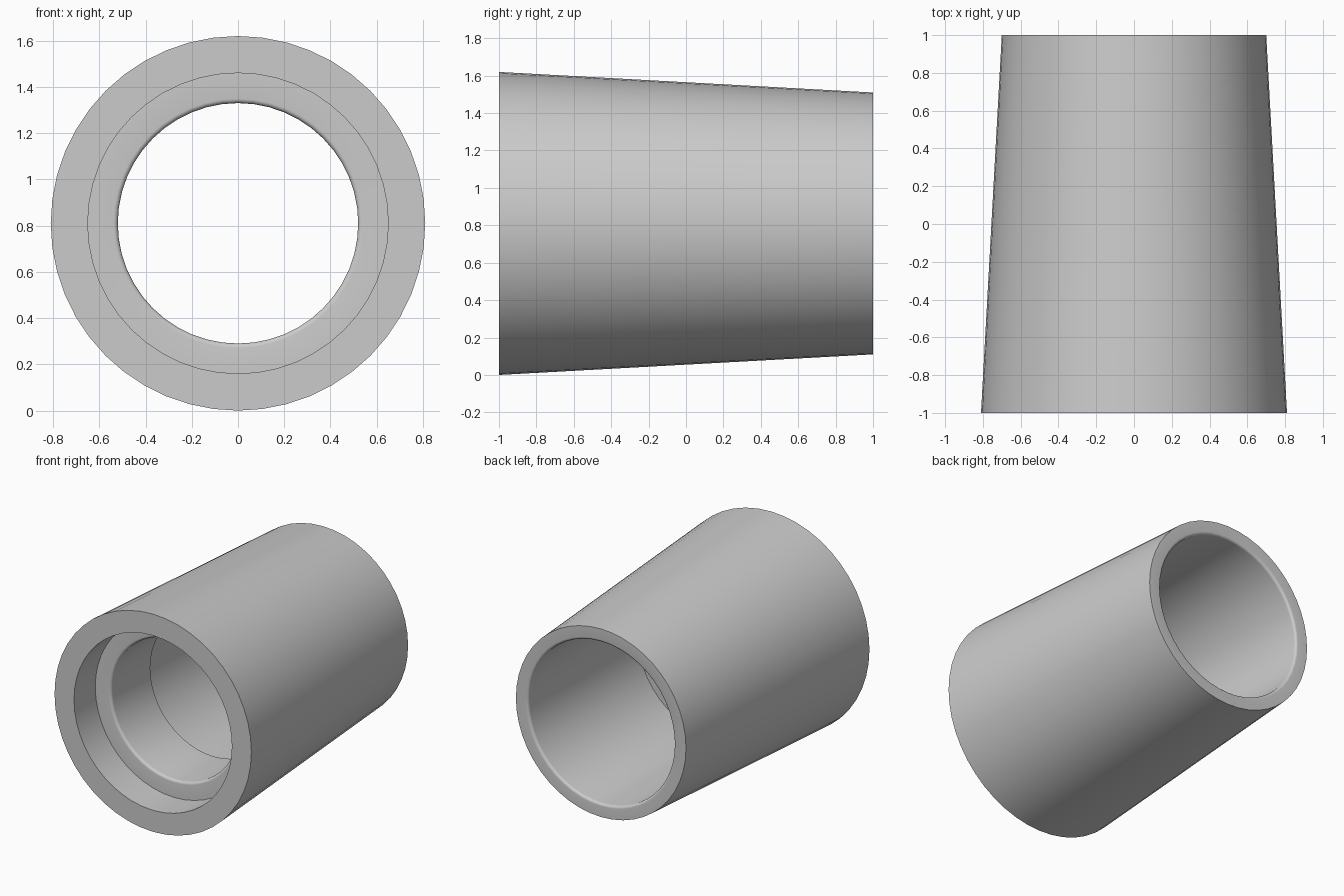
import bpy, bmesh
from math import pi, sin, cos, radians
from mathutils import Matrix, Vector

cube = bpy.data.objects.get("Cube")
if cube:
    bpy.data.objects.remove(cube, do_unlink=True)

SEGMENTS = 48
CENTRE_Z = 0.81
FILLET = 0.02


def fillet(radius, y, inward):
    """Rounded bore mouth: runs from the flat ring at y into the bore."""
    points = []
    for i in range(6):
        a = i / 5 * pi / 2
        points.append((radius + FILLET * (1 - sin(a)),
                       y + inward * FILLET * (1 - cos(a))))
    return points


# Closed wall section as (radius, y): tapered shell, front recess, stepped bore
section = [(0.81, -1), (0.65, -1), (0.65, -0.75)]
section += fillet(0.52, -0.75, 1)
section += [(0.52, -0.29), (0.60, -0.29)]
section += reversed(fillet(0.60, 1, -1))
section += [(0.70, 1)]

# Turn the section around the y axis
bm = bmesh.new()
verts = [bm.verts.new((r, y, 0)) for r, y in section]
edges = [bm.edges.new((verts[i - 1], verts[i])) for i in range(len(verts))]
bmesh.ops.spin(bm, geom=verts + edges, cent=(0, 0, 0), axis=(0, 1, 0),
               angle=2 * pi, steps=SEGMENTS, use_merge=True)
bmesh.ops.remove_doubles(bm, verts=bm.verts, dist=0.0001)
bmesh.ops.recalc_face_normals(bm, faces=bm.faces)
bmesh.ops.transform(bm, matrix=Matrix.Translation(Vector((0, 0, CENTRE_Z))),
                    verts=bm.verts)
mesh = bpy.data.meshes.new("tapered_sleeve")
bm.to_mesh(mesh)
bm.free()

# Plain grey material
grey = bpy.data.materials.new("plain grey")
grey.use_nodes = True
colour = (0.6, 0.6, 0.6, 1)
grey.diffuse_color = colour
grey.node_tree.nodes["Principled BSDF"].inputs["Base Color"].default_value = colour
mesh.materials.append(grey)

sleeve = bpy.data.objects.new("tapered_sleeve", mesh)
bpy.context.collection.objects.link(sleeve)

# Smooth round walls, crisp rims and steps
bpy.ops.object.select_all(action="DESELECT")
sleeve.select_set(True)
bpy.context.view_layer.objects.active = sleeve
bpy.ops.object.shade_smooth_by_angle(angle=radians(30))
